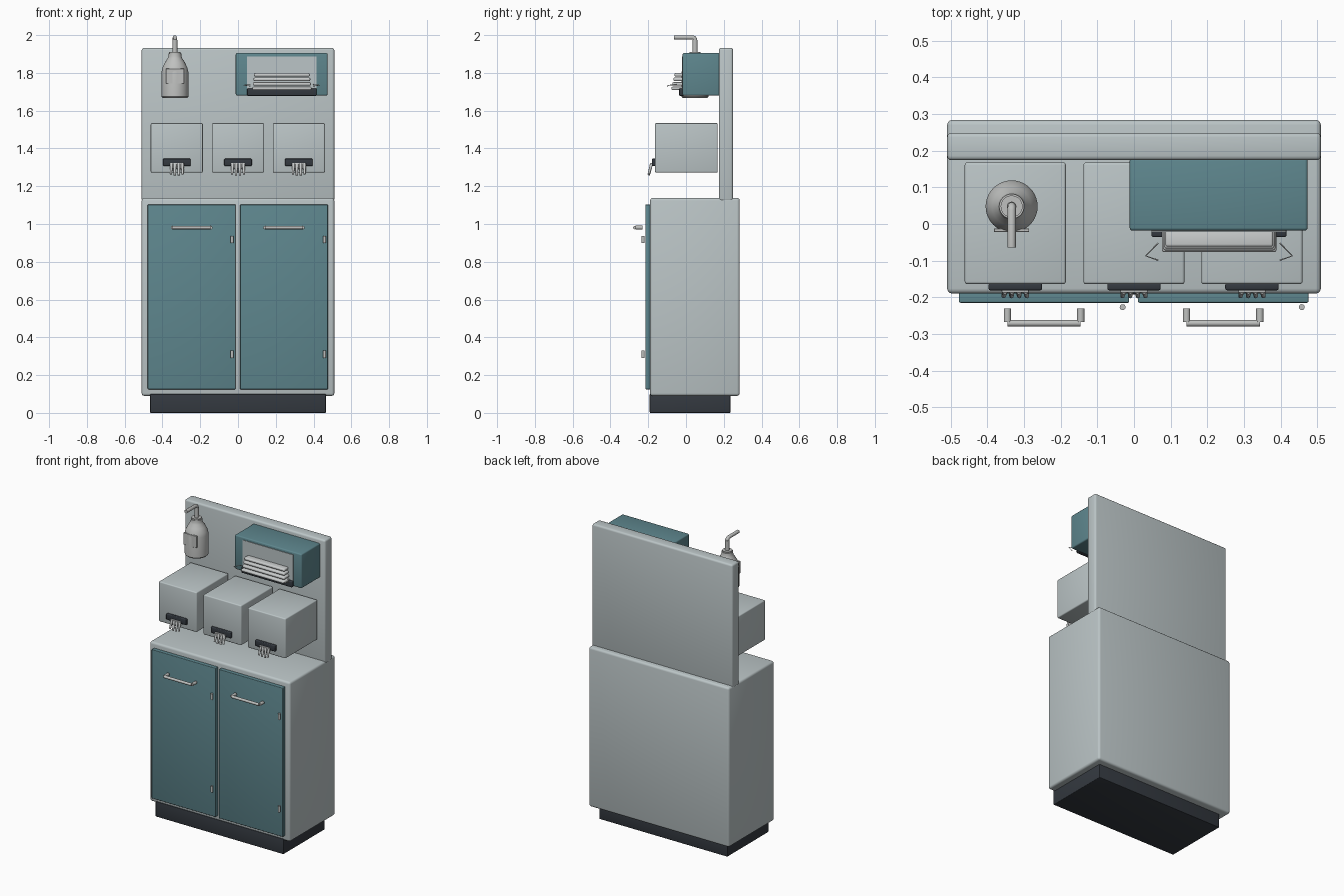
import bpy, bmesh, math
from mathutils import Vector

if "Cube" in bpy.data.objects:
    bpy.data.objects.remove(bpy.data.objects["Cube"])


def mat(name, col):
    m = bpy.data.materials.new(name)
    m.diffuse_color = (*col, 1)
    m.use_nodes = True
    m.node_tree.nodes["Principled BSDF"].inputs["Base Color"].default_value = m.diffuse_color
    return m


GREY = mat("pale_grey", (0.50, 0.56, 0.57))
TEAL = mat("teal", (0.112, 0.24, 0.27))
DARK = mat("charcoal", (0.034, 0.041, 0.051))
STEEL = mat("steel", (0.52, 0.53, 0.52))
PAPER = mat("paper_white", (0.60, 0.62, 0.62))


def finish(bm, name, material, smooth=True):
    bmesh.ops.recalc_face_normals(bm, faces=bm.faces)
    me = bpy.data.meshes.new(name)
    bm.to_mesh(me)
    bm.free()
    me.materials.append(material)
    ob = bpy.data.objects.new(name, me)
    bpy.context.collection.objects.link(ob)
    if smooth:
        bpy.ops.object.select_all(action='DESELECT')
        ob.select_set(True)
        bpy.context.view_layer.objects.active = ob
        bpy.ops.object.shade_smooth_by_angle(angle=math.radians(35))
    return ob


def box(name, x, y, z, material, bevel=0.0, segs=3):
    """Box from (min, max) ranges with rounded edges."""
    bm = bmesh.new()
    bmesh.ops.create_cube(bm, size=1)
    for v in bm.verts:
        v.co = [(r[0] + r[1]) / 2 + c * (r[1] - r[0]) for r, c in zip((x, y, z), v.co)]
    if bevel:
        bmesh.ops.bevel(bm, geom=bm.edges[:], offset=bevel, segments=segs,
                        profile=0.5, affect='EDGES')
    return finish(bm, name, material)


def rod(name, a, b, r, material, r2=None, sides=20):
    """Cylinder between two points."""
    a, b = Vector(a), Vector(b)
    bm = bmesh.new()
    bmesh.ops.create_cone(bm, cap_ends=True, segments=sides, radius1=r,
                          radius2=r if r2 is None else r2, depth=(b - a).length)
    rot = (b - a).to_track_quat('Z', 'Y')
    for v in bm.verts:
        v.co = rot @ v.co + (a + b) / 2
    return finish(bm, name, material)


def tube(name, points, r, material):
    """Round tube along a path."""
    cu = bpy.data.curves.new(name, 'CURVE')
    cu.dimensions = '3D'
    cu.bevel_depth, cu.bevel_resolution, cu.use_fill_caps = r, 3, True
    sp = cu.splines.new('POLY')
    sp.points.add(len(points) - 1)
    for p, co in zip(sp.points, points):
        p.co = (*co, 1)
    ob = bpy.data.objects.new(name, cu)
    bpy.context.collection.objects.link(ob)
    cu.materials.append(material)
    return ob


def lathe(name, profile, centre, material, sides=40):
    """Profile of (radius, z) spun about a vertical axis."""
    bm = bmesh.new()
    vs = [bm.verts.new((centre[0] + r, centre[1], z)) for r, z in profile]
    es = [bm.edges.new(p) for p in zip(vs, vs[1:])]
    bmesh.ops.spin(bm, geom=vs + es, cent=(*centre, 0), axis=(0, 0, 1),
                   angle=math.tau, steps=sides)
    bmesh.ops.remove_doubles(bm, verts=bm.verts, dist=1e-5)
    return finish(bm, name, material)


# Cabinet, plinth and splash panel
box("plinth", (-0.465, 0.465), (-0.192, 0.235), (0, 0.1), DARK, 0.004)
box("cabinet_body", (-0.51, 0.51), (-0.19, 0.284), (0.09, 1.138), GREY, 0.014)
box("back_panel", (-0.51, 0.51), (0.174, 0.249), (1.12, 1.932), GREY, 0.012)

# Doors with bar handles and hinge barrels
for side, x0, x1, hinge_x in (("left", -0.478, -0.013, -0.031), ("right", 0.011, 0.476, 0.458)):
    box(side + "_door", (x0, x1), (-0.215, -0.185), (0.125, 1.103), TEAL, 0.004)
    hx = (x0 + x1) / 2
    rod(side + "_handle_bar", (hx - 0.1, -0.271, 0.981), (hx + 0.1, -0.271, 0.981), 0.009, STEEL)
    for s in (-1, 1):
        rod(side + "_handle_post", (hx + s * 0.1, -0.231, 0.981),
            (hx + s * 0.1, -0.268, 0.981), 0.010, STEEL)
    for z in (0.31, 0.918):
        rod(side + "_hinge", (hinge_x, -0.227, z - 0.019), (hinge_x, -0.227, z + 0.019), 0.008, STEEL)

# Glove boxes, each with a dark slot and a hanging glove
for i, cx in enumerate((-0.324, 0, 0.322)):
    n = "glove_%d_" % (i + 1)
    box(n + "box", (cx - 0.138, cx + 0.138), (-0.164, 0.168), (1.272, 1.534), GREY, 0.007)
    box(n + "slot", (cx - 0.073, cx + 0.073), (-0.181, -0.162), (1.307, 1.346), DARK, 0.005)
    palm = box(n + "palm", (cx - 0.037, cx + 0.037), (-0.187, -0.179), (1.295, 1.324), PAPER, 0.003)
    for k in range(4):
        fx = cx + (k - 1.5) * 0.019
        end = 1.258 if k in (1, 2) else 1.264
        rod(n + "finger", (fx, -0.183, 1.318), (fx + (k - 1.5) * 0.002, -0.197, end),
            0.008, PAPER, 0.006, 12)

# Soap bottle with label plate and pump
bx, by = -0.334, 0.048
lathe("soap_bottle", [(0, 1.666), (0.063, 1.666), (0.071, 1.674), (0.071, 1.805), (0.066, 1.828),
                      (0.053, 1.855), (0.039, 1.876), (0.035, 1.888), (0.034, 1.902), (0, 1.902)],
      (bx, by), STEEL)
box("bottle_label", (bx - 0.048, bx + 0.048), (by - 0.070, by - 0.060), (1.744, 1.822), STEEL, 0.001, 1)
rod("pump_collar", (bx, by, 1.89), (bx, by, 1.91), 0.030, STEEL)
rod("pump_neck", (bx, by, 1.90), (bx, by, 1.975), 0.013, STEEL)
tube("pump_spout", [(bx, by, 1.96), (bx, by, 1.978), (bx, by - 0.004, 1.985), (bx, by - 0.012, 1.988),
                    (bx, by - 0.112, 1.988)], 0.0115, STEEL)

# Paper towel dispenser: housing, window and lower tray
box("dispenser_housing", (-0.012, 0.474), (-0.018, 0.18), (1.68, 1.905), TEAL, 0.008)
box("dispenser_window", (0.048, 0.415), (-0.022, -0.014), (1.715, 1.888), GREY)
box("dispenser_tray", (0.048, 0.416), (-0.036, -0.01), (1.678, 1.718), DARK, 0.005)

# Folded towel stack, lower sheets reaching further out
for k in range(4):
    box("towel_sheet", (0.085 - 0.003 * k, 0.38 + 0.003 * k), (-0.062 - 0.005 * k, -0.015),
        (1.781 - 0.024 * k, 1.799 - 0.024 * k), PAPER, 0.007)

# Thin bent side guides
for s in (-1, 1):
    pts = [(0.232 + s * dx, y, z) for dx, y, z in
           ((0.166, -0.02, 1.735), (0.166, -0.052, 1.738), (0.2, -0.087, 1.735), (0.166, -0.099, 1.73))]
    tube("towel_guide", pts[1:], 0.002, STEEL)
